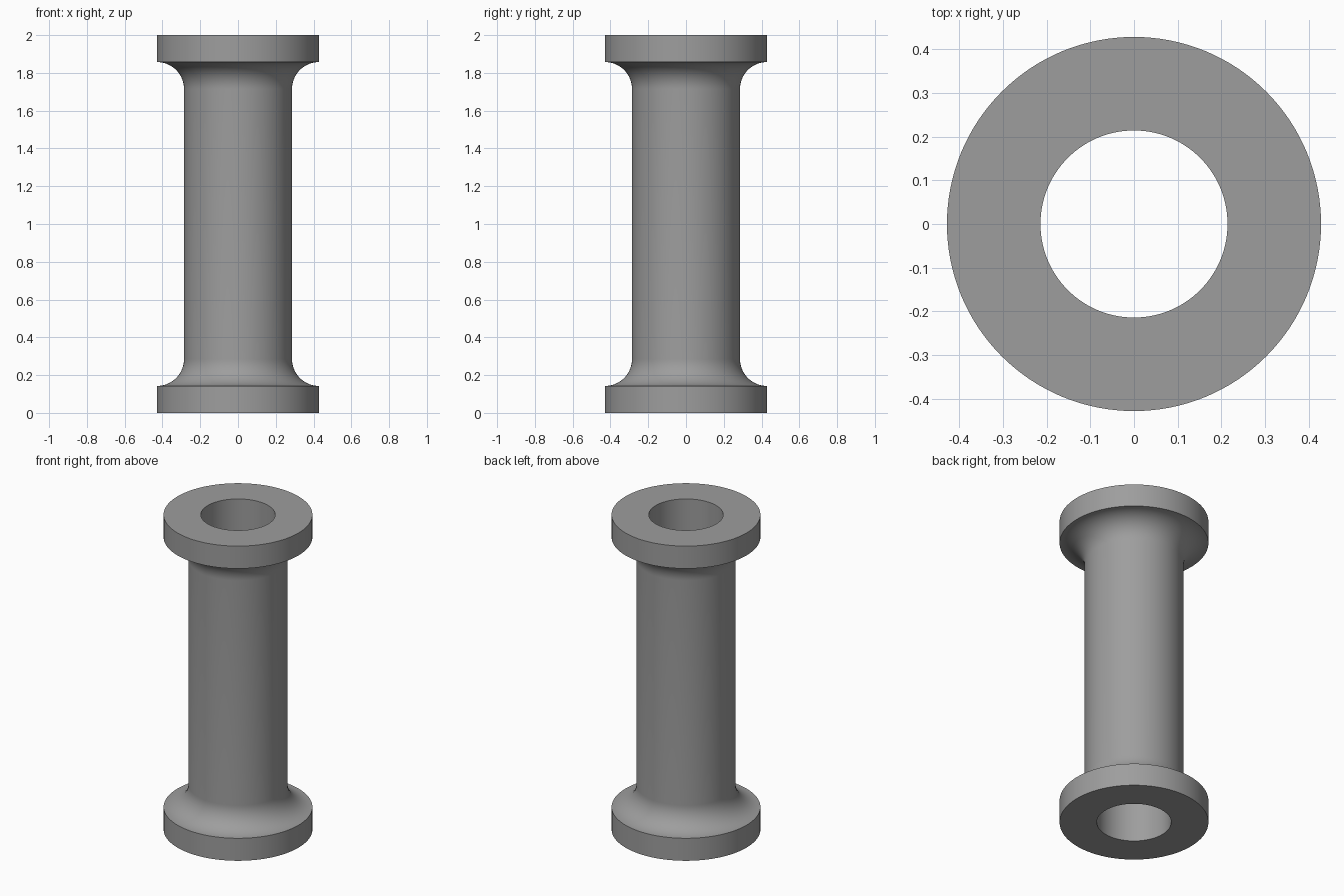
import bpy, bmesh, math

if "Cube" in bpy.data.objects:
    bpy.data.objects.remove(bpy.data.objects["Cube"])

U = 1 / 7                      # design unit: spool is 14 units tall
R_FLANGE, R_SHAFT, R_BORE = 3 * U, 2 * U, 1.5 * U
HEIGHT, SEGMENTS, ARC_STEPS = 14 * U, 128, 16

grey = bpy.data.materials.new("plain_grey")
grey.diffuse_color = (0.34, 0.34, 0.34, 1)
grey.use_nodes = True
grey.node_tree.nodes["Principled BSDF"].inputs["Base Color"].default_value = grey.diffuse_color

# Lower half of the outer profile: flange rim, then concave quarter-round fillet
lower = [(R_BORE, 0), (R_FLANGE, 0)]
for i in range(ARC_STEPS + 1):
    a = math.pi / 2 * i / ARC_STEPS
    lower.append((R_FLANGE - U * math.sin(a), 2 * U - U * math.cos(a)))

# Mirror it for the upper half; the closing edge forms the bore
profile = lower + [(r, HEIGHT - z) for r, z in reversed(lower)]

# Revolve the profile around the vertical axis
bm = bmesh.new()
rings = []
for s in range(SEGMENTS):
    t = 2 * math.pi * s / SEGMENTS
    rings.append([bm.verts.new((r * math.cos(t), r * math.sin(t), z)) for r, z in profile])
n = len(profile)
for s in range(SEGMENTS):
    a, b = rings[s], rings[(s + 1) % SEGMENTS]
    for i in range(n):
        j = (i + 1) % n
        bm.faces.new((a[i], b[i], b[j], a[j]))
bmesh.ops.recalc_face_normals(bm, faces=bm.faces[:])

mesh = bpy.data.meshes.new("flanged_tube")
bm.to_mesh(mesh)
bm.free()
mesh.materials.append(grey)
tube = bpy.data.objects.new("flanged_tube", mesh)
bpy.context.collection.objects.link(tube)

# Smooth the round surfaces, keep the rims sharp
bpy.context.view_layer.objects.active = tube
tube.select_set(True)
bpy.ops.object.shade_smooth_by_angle(angle=math.radians(30))
